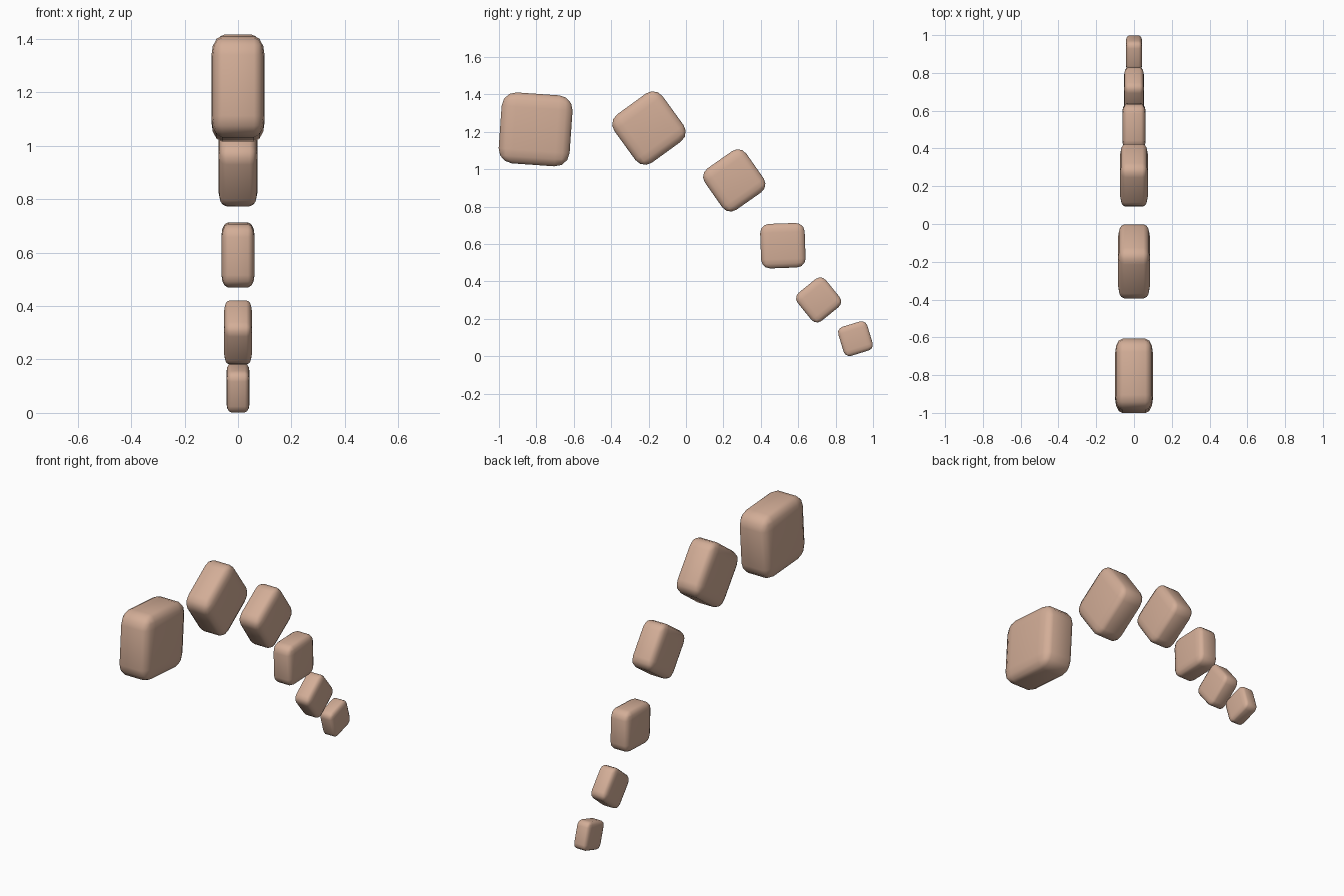
import bpy, bmesh, math
from mathutils import Matrix

if "Cube" in bpy.data.objects:
    bpy.data.objects.remove(bpy.data.objects["Cube"])

clay = bpy.data.materials.new("warm_tan")
clay.diffuse_color = (0.65, 0.42, 0.31, 1)
clay.use_nodes = True
clay.node_tree.nodes["Principled BSDF"].inputs["Base Color"].default_value = clay.diffuse_color


def rounded_block(name, half_width, half_side, y, z, tilt):
    """Rounded square block, thin in x, tilted about the x axis."""
    bm = bmesh.new()
    bmesh.ops.create_cube(bm, size=2)
    bmesh.ops.bevel(bm, geom=bm.edges[:], offset=0.4, segments=3,
                    profile=0.5, affect='EDGES', clamp_overlap=True)
    bmesh.ops.transform(bm, verts=bm.verts,
                        matrix=Matrix.Diagonal((half_width, half_side, half_side, 1)))
    bmesh.ops.recalc_face_normals(bm, faces=bm.faces)
    for f in bm.faces:
        f.smooth = True
    mesh = bpy.data.meshes.new(name)
    bm.to_mesh(mesh)
    bm.free()
    mesh.materials.append(clay)
    obj = bpy.data.objects.new(name, mesh)
    obj.location = (0, y, z)
    obj.rotation_euler.x = math.radians(tilt)
    bpy.context.collection.objects.link(obj)


# Chain of shrinking segments, from the large front one down to the rear tip
# half width, half side, y, z, tilt in degrees
segments = [
    (0.100, 0.190, -0.804, 1.213, -4),
    (0.084, 0.159, -0.198, 1.220, 36),
    (0.073, 0.135, 0.258, 0.940, 35),
    (0.062, 0.119, 0.518, 0.591, 2),
    (0.052, 0.097, 0.709, 0.301, 39),
    (0.043, 0.081, 0.906, 0.094, 17),
]
for i, s in enumerate(segments, 1):
    rounded_block(f"chain_segment_{i}", *s)
